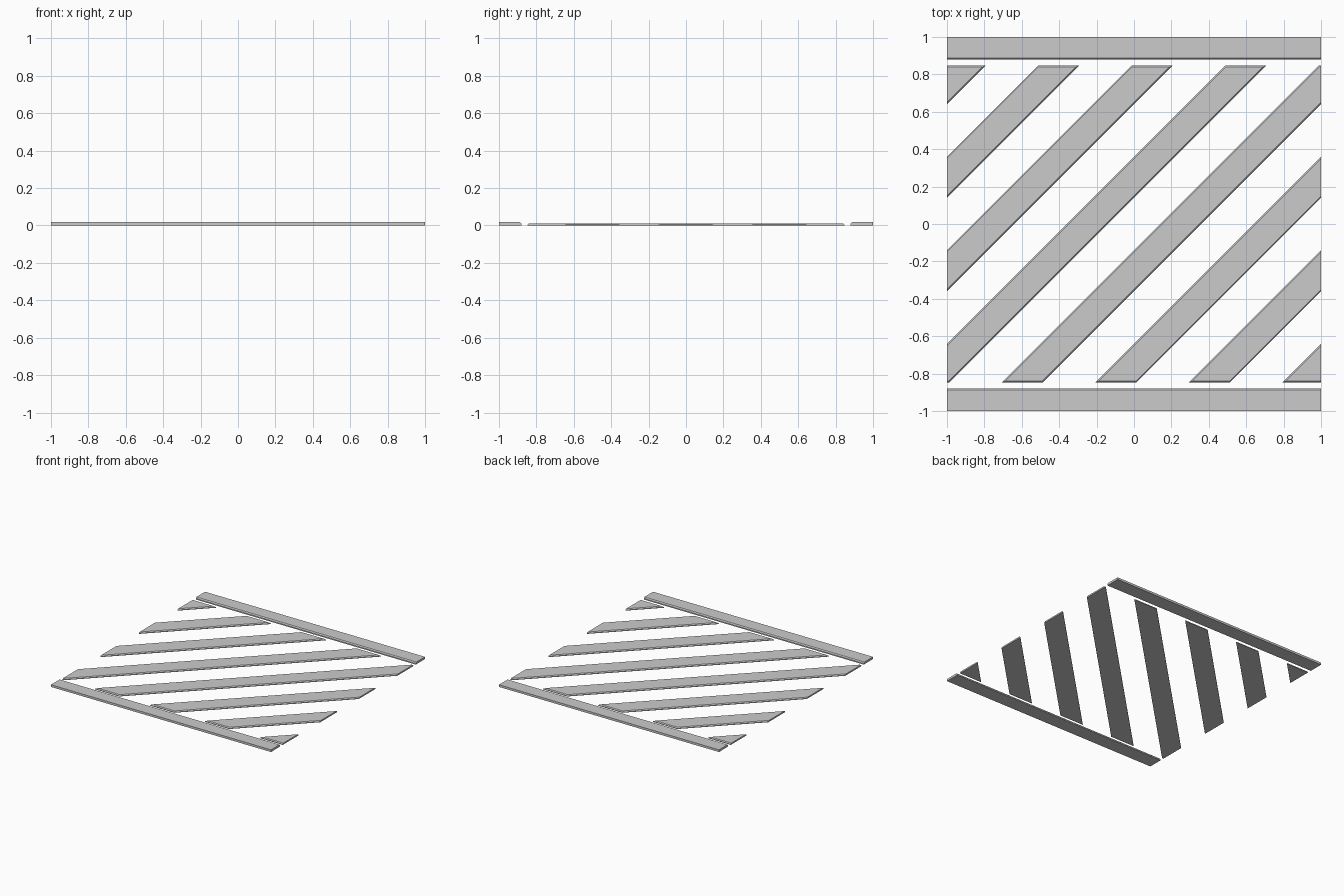
import bpy, bmesh

if "Cube" in bpy.data.objects:
    bpy.data.objects.remove(bpy.data.objects["Cube"])

HALF = 1.0          # half width of the tile
STRIPE_Y = 0.847    # stripes end just short of the rails


def prism(name, outline, height, chamfer, bevel_line):
    """Extrude an outline, chamfer chosen top edges, trim to the tile width."""
    bm = bmesh.new()
    base = bm.faces.new([bm.verts.new((x, y, 0)) for x, y in outline])
    top = bmesh.ops.extrude_face_region(bm, geom=[base], use_keep_orig=True)
    for v in top["geom"]:
        if isinstance(v, bmesh.types.BMVert):
            v.co.z = height
    bmesh.ops.recalc_face_normals(bm, faces=bm.faces[:])
    edges = [e for e in bm.edges
             if all(v.co.z > height / 2 for v in e.verts) and bevel_line(e)]
    bmesh.ops.bevel(bm, geom=edges, offset=chamfer, segments=1,
                    profile=0.5, affect='EDGES')
    for side in (-1, 1):
        bmesh.ops.bisect_plane(bm, geom=bm.verts[:] + bm.edges[:] + bm.faces[:],
                               dist=1e-6, plane_co=(side * HALF, 0, 0),
                               plane_no=(side, 0, 0), clear_outer=True)
        bmesh.ops.holes_fill(bm, edges=[e for e in bm.edges if e.is_boundary], sides=0)
    bmesh.ops.recalc_face_normals(bm, faces=bm.faces[:])
    mesh = bpy.data.meshes.new(name)
    bm.to_mesh(mesh)
    bm.free()
    obj = bpy.data.objects.new(name, mesh)
    bpy.context.collection.objects.link(obj)
    return obj


# edge rails, chamfered along the inner edge only
for name, s in (("front_rail", -1), ("back_rail", 1)):
    prism(name, [(-1.2, s * 0.88), (1.2, s * 0.88), (1.2, s), (-1.2, s)], 0.018, 0.008,
          lambda e: all(abs(v.co.y) < 0.9 for v in e.verts))

# diagonal hazard stripes at 45 degrees, chamfered all round except at the trimmed sides
for i in range(8):
    c = -1.75 + 0.5 * i
    lo, hi = c - 0.11, c + 0.11
    Y = STRIPE_Y
    prism(f"stripe_{i + 1}", [(-Y - hi, -Y), (-Y - lo, -Y), (Y - lo, Y), (Y - hi, Y)],
          0.012, 0.007, lambda e: True)
